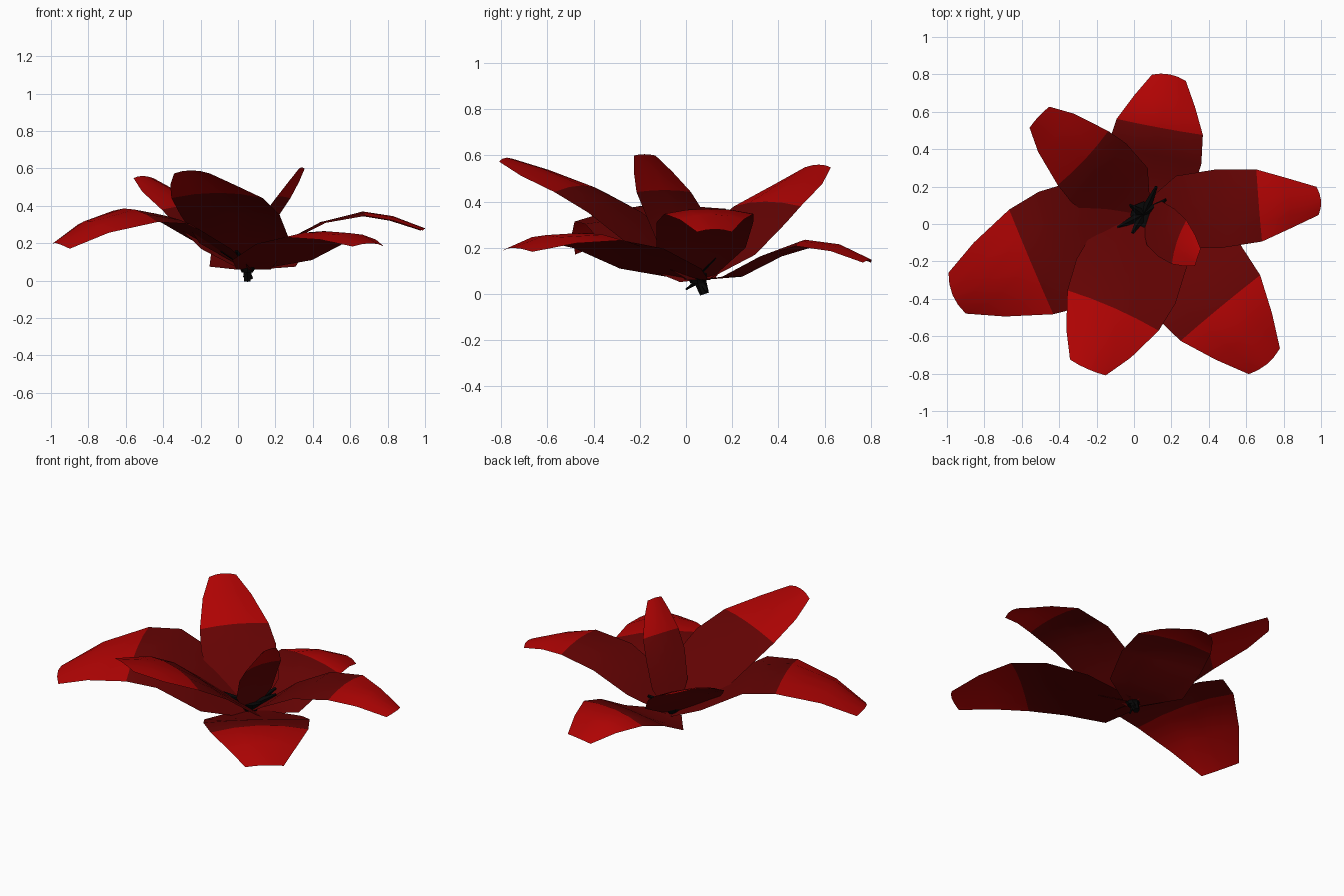
import bpy, bmesh, math
from mathutils import Vector, Matrix

cube = bpy.data.objects.get("Cube")
if cube:
    bpy.data.objects.remove(cube, do_unlink=True)


def material(name, rgb):
    mat = bpy.data.materials.new(name)
    mat.use_nodes = True
    color = (*rgb, 1)
    mat.diffuse_color = color
    mat.node_tree.nodes["Principled BSDF"].inputs["Base Color"].default_value = color
    return mat


dark_red = material("dark red", (0.13, 0.001, 0.001))
bright_red = material("bright red", (0.43, 0.001, 0.001))
black = material("black", (0.002, 0.002, 0.002))

HEART = (0.05, 0.05)
WIDTHS = (0.25, 0.92, 1, 0.92, 0.65, 0.36)    # outline of every petal
CUPS = (0, 0, -0.03, -0.11, -0.12, -0.06)     # flat base, arched outside
COLUMNS = (-1, -0.5, 0, 0.5, 1)
TIP_ROW = 3


def finish(bm, name, mats):
    mesh = bpy.data.meshes.new(name)
    bm.to_mesh(mesh)
    bm.free()
    for mat in mats:
        mesh.materials.append(mat)
    obj = bpy.data.objects.new(name, mesh)
    bpy.context.collection.objects.link(obj)
    return obj


def petal(name, tip, half_width, heights, bright_from=0.62, roll=0, twist=0, root=HEART):
    """Curved blade from the flower's heart to the tip, with a bright outer end."""
    bm = bmesh.new()
    root = Vector((*root, 0))
    reach = Vector((*tip, 0)) - root
    side = Matrix.Rotation(math.pi / 2 + twist, 3, "Z") @ reach.normalized()
    steps = (0, 0.2, 0.42, bright_from, 0.82, 1)
    spine = [root + reach * t + Vector((0, 0, z)) for t, z in zip(steps, heights)]
    rows = []
    for i, mid in enumerate(spine):
        along = spine[min(i + 1, len(spine) - 1)] - spine[max(i - 1, 0)]
        normal = along.cross(side).normalized()
        width = half_width * WIDTHS[i]
        row = []
        for s in COLUMNS:
            point = mid + side * s * width + normal * CUPS[i] * half_width * s * s
            point.z += roll * s * width
            if i == len(spine) - 1:
                point -= reach * 0.015 * s * s     # blunt tip
            row.append(bm.verts.new(point))
        rows.append(row)
    for i in range(len(rows) - 1):
        for j in range(len(COLUMNS) - 1):
            a, b = rows[i], rows[i + 1]
            face = bm.faces.new((a[j], b[j], b[j + 1], a[j + 1]))
            face.material_index = int(i >= TIP_ROW)
            face.smooth = True
    bmesh.ops.recalc_face_normals(bm, faces=bm.faces)
    if sum(f.normal.z for f in bm.faces) < 0:
        bmesh.ops.reverse_faces(bm, faces=bm.faces)
    return finish(bm, name, (dark_red, bright_red))


# Ring of petals
petal("left_petal", (1, 0.125), 0.21, (0.06, 0.2, 0.315, 0.37, 0.345, 0.28), 0.65)
petal("front_left_petal", (0.71, -0.75), 0.3, (0.06, 0.11, 0.205, 0.265, 0.255, 0.2))
petal("front_petal", (-0.25, -0.775), 0.29, (0.06, 0.2, 0.36, 0.47, 0.545, 0.59), 0.6,
      root=(0.11, 0.04))
petal("right_petal", (-0.97, -0.38), 0.33, (0.06, 0.2, 0.345, 0.38, 0.315, 0.2), 0.59,
      roll=-0.1)
petal("back_petal", (0.19, 0.8), 0.255, (0.06, 0.075, 0.17, 0.235, 0.215, 0.15))
petal("back_right_petal", (-0.51, 0.575), 0.215, (0.06, 0.17, 0.31, 0.4, 0.5, 0.56), 0.56)

# Small upright inner petal
petal("inner_petal", (0.34, -0.18), 0.135, (0.06, 0.2, 0.35, 0.45, 0.54, 0.605), twist=0.35)


def spike(name, start, end, r1, r2, sides=6):
    """Tapered rod between two points."""
    start, end = Vector(start), Vector(end)
    axis = end - start
    bm = bmesh.new()
    bmesh.ops.create_cone(bm, cap_ends=True, segments=sides, radius1=r1, radius2=r2,
                          depth=axis.length)
    turn = axis.to_track_quat("Z", "Y").to_matrix().to_4x4()
    bmesh.ops.transform(bm, verts=bm.verts,
                        matrix=Matrix.Translation((start + end) / 2) @ turn)
    return finish(bm, name, (black,))


# Short stem with a splayed foot
spike("stem", (0.05, 0.08, 0), (0.05, 0.05, 0.09), 0.02, 0.03)
spike("stem_side_shoot", (0.03, 0.0, 0.02), (0.05, 0.06, 0.06), 0.004, 0.012, 4)
spike("stem_foot", (0.075, 0.09, 0.012), (0.05, 0.06, 0.06), 0.008, 0.016, 4)

# Dark cup in the heart, with filaments lying on the petals around it
spike("heart_cup", (*HEART, 0.045), (*HEART, 0.12), 0.03, 0.07, 8)
for x, y in ((-0.09, -0.02), (-0.02, 0.1), (0.12, 0.2), (0.17, 0.13), (-0.01, -0.05)):
    spike("filament", (*HEART, 0.09), (x, y, 0.16), 0.03, 0.008, 5)
